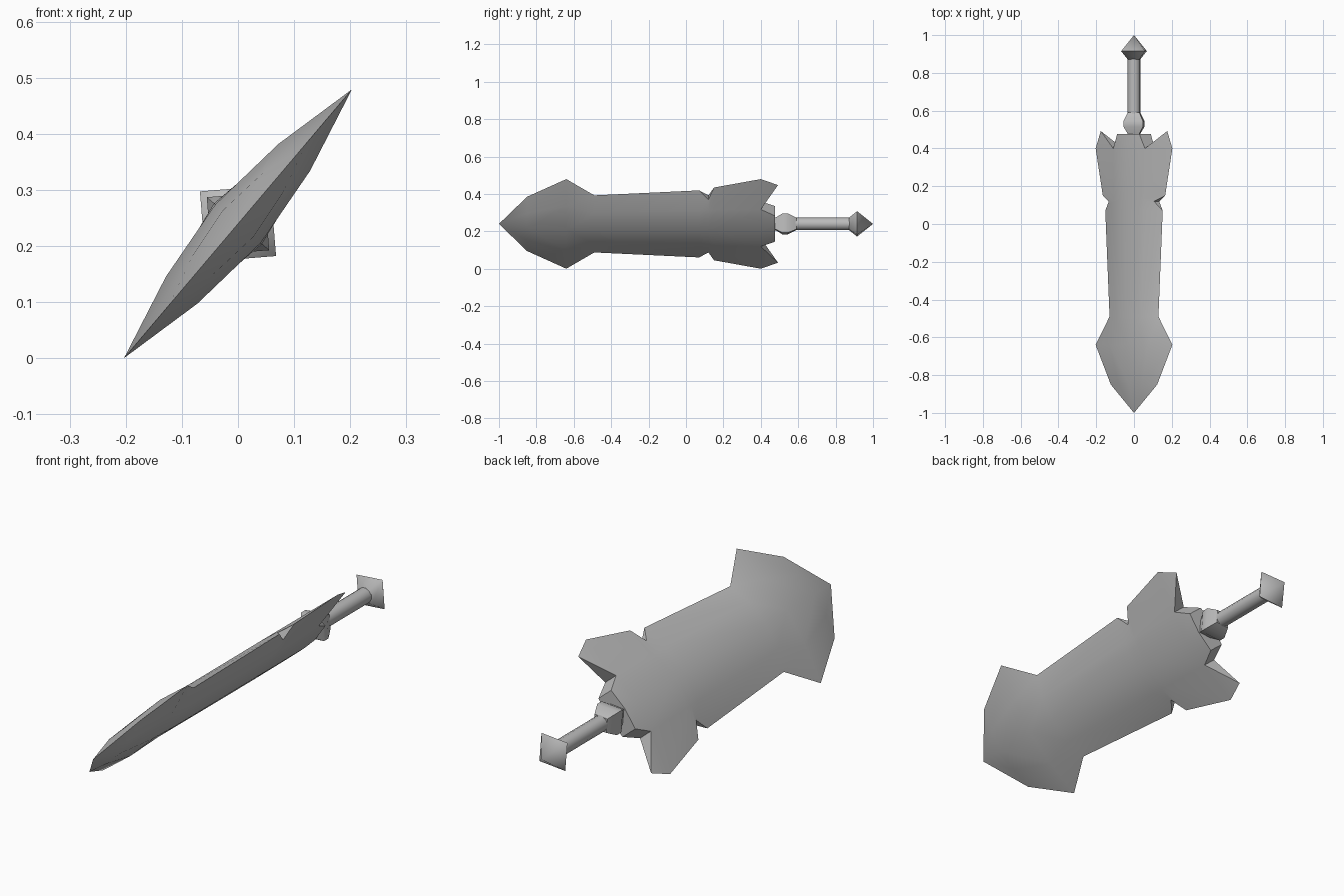
import bpy, bmesh, math
from mathutils import Matrix

cube = bpy.data.objects.get("Cube")
if cube:
    bpy.data.objects.remove(cube, do_unlink=True)

# Single plain metal colour
metal = bpy.data.materials.new("grey metal")
metal.use_nodes = True
colour = (0.5, 0.5, 0.5, 1.0)
metal.diffuse_color = colour
metal.node_tree.nodes["Principled BSDF"].inputs["Base Color"].default_value = colour

# The sword lies along y, rolled so that its blade width climbs to +x
ROLL = math.radians(49.7)
PLACE = Matrix.Translation((0, 0, 0.24)) @ Matrix.Rotation(-ROLL, 4, 'Y')


def finish(name, bm, angle):
    bmesh.ops.recalc_face_normals(bm, faces=bm.faces[:])
    bm.transform(PLACE)
    mesh = bpy.data.meshes.new(name)
    bm.to_mesh(mesh)
    bm.free()
    mesh.materials.append(metal)
    mesh.shade_smooth()
    mesh.set_sharp_from_angle(angle=math.radians(angle))
    obj = bpy.data.objects.new(name, mesh)
    bpy.context.collection.objects.link(obj)
    return obj


def lathe(name, profile, sides, angle):
    """Solid of revolution along y from (y, radius) pairs; radius 0 is a point."""
    bm = bmesh.new()
    rings = []
    for y, r in profile:
        count = sides if r > 0 else 1
        ring = [bm.verts.new((r * math.cos(2 * math.pi * i / sides), y,
                              r * math.sin(2 * math.pi * i / sides)))
                for i in range(count)]
        rings.append(ring * (sides // count))
    for a, b in zip(rings, rings[1:]):
        for i in range(sides):
            j = (i + 1) % sides
            bm.faces.new(list(dict.fromkeys((a[i], a[j], b[j], b[i]))))
    for ring in (rings[0], rings[-1]):
        if ring[0] is not ring[1]:
            bm.faces.new(ring)
    return finish(name, bm, angle)


def build_blade():
    # Rows: y, middle thickness, inner column (width, thickness), edge (width, thickness)
    rows = [
        (-1.00, 0.000, (0.000, 0.000), (0.000, 0.000)),
        (-0.85, 0.036, (0.095, 0.025), (0.190, 0.000)),
        (-0.64, 0.053, (0.155, 0.037), (0.314, 0.000)),
        (-0.49, 0.056, (0.110, 0.038), (0.200, 0.000)),
        (0.07, 0.056, (0.125, 0.036), (0.235, 0.000)),
        (0.12, 0.056, (0.125, 0.036), (0.185, 0.018)),
        (0.15, 0.056, (0.125, 0.036), (0.255, 0.000)),
        (0.40, 0.056, (0.130, 0.034), (0.314, 0.000)),
    ]
    end_y, end_mid, end_side = 0.477, 0.050, (0.09, 0.040)
    wing_tip = (0.272, 0.492, 0.0)

    # Upper sheet polygons for one half, then mirrored to the other half
    half = []
    pts = [((0, y, t), (m[0], y, m[1]), (e[0], y, e[1])) for y, t, m, e in rows]
    for a, b in zip(pts, pts[1:]):
        for i in range(2):
            half.append((a[i], a[i + 1], b[i + 1], b[i]))
    last = pts[-1]
    half.append((last[0], last[1], (end_side[0], end_y, end_side[1]), (0, end_y, end_mid)))
    half.append((last[1], last[2], wing_tip))

    bm = bmesh.new()
    verts = {}

    def vert(p):
        key = tuple(round(c, 5) + 0.0 for c in p)
        if key not in verts:
            verts[key] = bm.verts.new(key)
        return verts[key]

    def face(points):
        corners = list(dict.fromkeys(vert(p) for p in points))
        if len(corners) > 2:
            bm.faces.new(corners)

    flip = lambda p: (p[0], p[1], -p[2])
    rim = {}
    for side in (1, -1):
        for poly in half:
            poly = [(side * x, y, z) for x, y, z in poly]
            face(poly)
            face([flip(p) for p in poly])
            for p, q in zip(poly, poly[1:] + poly[:1]):
                if p != q:
                    key = frozenset((p, q))
                    rim[key] = rim.get(key, 0) + 1
    # Walls along the open rim: notches, wing roots and the butt of the blade
    for edge, uses in rim.items():
        if uses == 1:
            p, q = edge
            face((p, q, flip(q), flip(p)))
    return finish("blade", bm, 40)


build_blade()
lathe("guard_collar", [(0.46, 0.042), (0.48, 0.045), (0.515, 0.073),
                       (0.545, 0.073), (0.59, 0.044)], 4, 40)
lathe("grip", [(0.57, 0.034), (0.89, 0.034)], 12, 60)
lathe("pommel", [(0.872, 0.044), (0.915, 0.089), (1.0, 0.0)], 4, 73)
